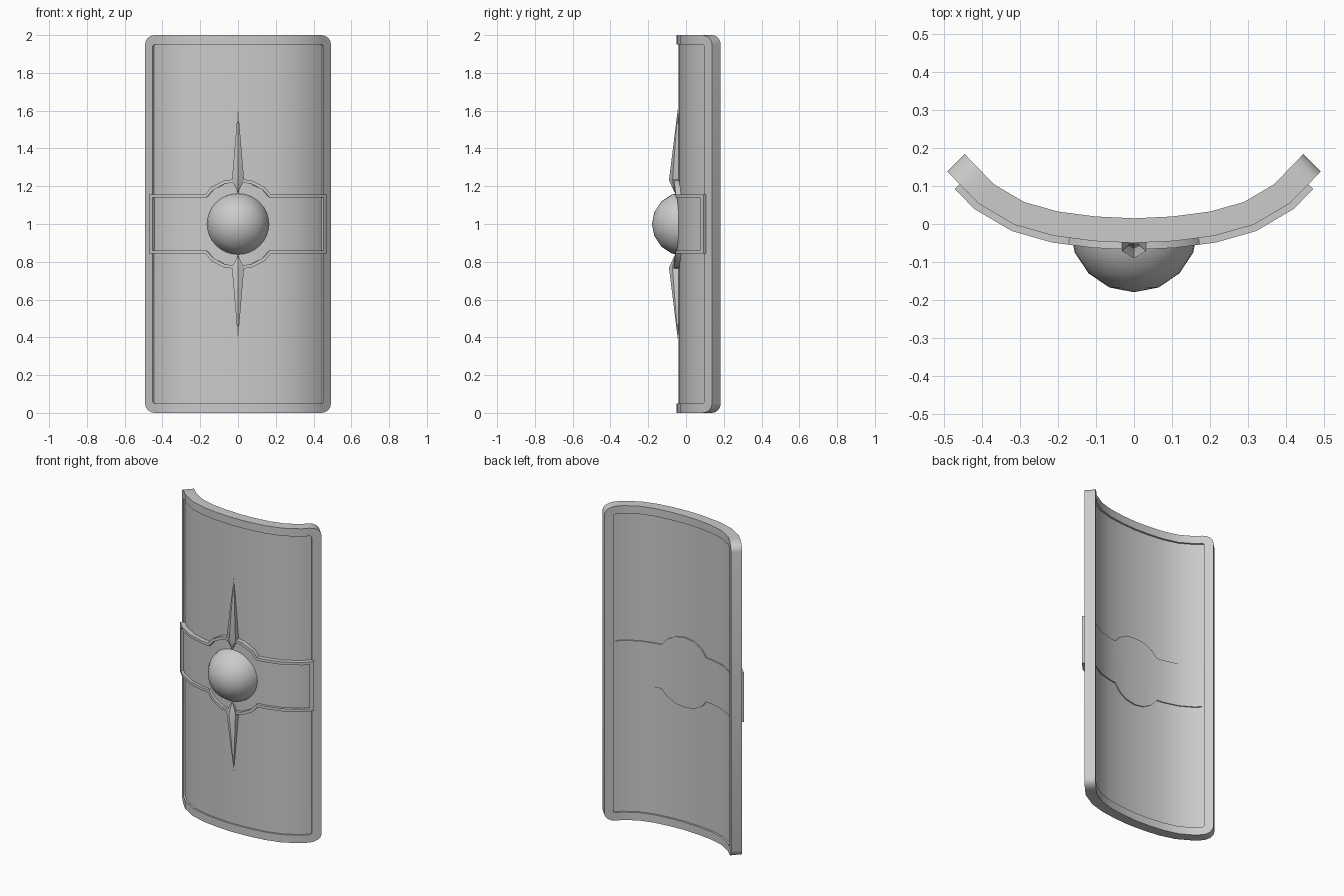
import bpy, bmesh, math
from mathutils import Vector, Matrix

if "Cube" in bpy.data.objects:
    bpy.data.objects.remove(bpy.data.objects["Cube"])

# front curve of the shield seen from above: x, y, outward angle in degrees
HALF = [(0, -0.05, 0), (0.106, -0.045, 5), (0.213, -0.031, 11.5),
        (0.315, -0.002, 23), (0.41, 0.054, 38), (0.492, 0.138, 45)]
THICK = 0.065


def bend(co):
    """Flat (u, depth, z) to curved space; depth is measured forward from the back."""
    side, u = (-1 if co.x < 0 else 1), abs(co.x)
    i = max(k for k in range(len(HALF) - 1) if HALF[k][0] <= u + 1e-6)
    a, b = HALF[i], HALF[i + 1]
    t = (u - a[0]) / (b[0] - a[0])
    x, y, ang = (p + (q - p) * t for p, q in zip(a, b))
    off, ang = co.y - THICK, math.radians(ang)
    return Vector((side * (x + off * math.sin(ang)), y - off * math.cos(ang), co.z))


def finish(bm, name, angle=35):
    bmesh.ops.recalc_face_normals(bm, faces=bm.faces[:])
    me = bpy.data.meshes.new(name)
    bm.to_mesh(me)
    bm.free()
    ob = bpy.data.objects.new(name, me)
    bpy.context.collection.objects.link(ob)
    bpy.ops.object.select_all(action='DESELECT')
    ob.select_set(True)
    bpy.context.view_layer.objects.active = ob
    bpy.ops.object.shade_smooth_by_angle(angle=math.radians(angle))
    return ob


def plate(name, outer, d0, d1, inner=None):
    """Curved slab from an outline, or a frame if an inner outline is given."""
    bm = bmesh.new()
    ring = lambda pts, d: [bm.verts.new((u, d, z)) for u, z in pts]
    n = len(outer)

    def bridge(a, b):
        for i in range(n):
            j = (i + 1) % n
            bm.faces.new((a[i], a[j], b[j], b[i]))

    ob, of = ring(outer, d0), ring(outer, d1)
    bridge(ob, of)
    if inner:
        ib, fi = ring(inner, d0), ring(inner, d1)
        bridge(ib, fi)
        bridge(ob, ib)
        bridge(of, fi)
    else:
        bm.faces.new(ob)
        bm.faces.new(of)
    for k in HALF[:-1]:
        for s in (-1, 1):
            bmesh.ops.bisect_plane(bm, geom=bm.verts[:] + bm.edges[:] + bm.faces[:],
                                   dist=1e-5, plane_co=(s * k[0], 0, 0), plane_no=(1, 0, 0))
    for v in bm.verts:
        v.co = bend(v.co)
    return finish(bm, name)


def rounded(w, z0, z1, r, n=4):
    pts = []
    for q, (cx, cz) in enumerate([(w - r, z1 - r), (r - w, z1 - r), (r - w, z0 + r), (w - r, z0 + r)]):
        for i in range(n + 1):
            a = math.pi / 2 * (q + i / n)
            pts.append((cx + r * math.cos(a), cz + r * math.sin(a)))
    return pts


def band_outline(quarter):
    """Mirror a quarter outline, ending at the centre line, to all four quarters."""
    top = quarter + [(-x, z) for x, z in reversed(quarter[:-1])]
    return top + [(x, 2 - z) for x, z in reversed(top)]


# outer rim and main panel
plate("rim", rounded(0.492, 0, 2, 0.05), 0, THICK, rounded(0.452, 0.05, 1.95, 0.012))
plate("panel", [(-0.46, 0.04), (0.46, 0.04), (0.46, 1.96), (-0.46, 1.96)], 0.012, 0.055)

# central band with raised border arching around the boss
outer = band_outline([(0.46, 1.157), (0.17, 1.157), (0.14, 1.195), (0.075, 1.23), (0, 1.24)])
inner = band_outline([(0.442, 1.14), (0.165, 1.14), (0.129, 1.181), (0.068, 1.213), (0, 1.222)])
plate("band_border", outer, 0.05, 0.083, inner)
fill = [(max(-0.453, min(0.453, x)), z) for x, z in inner]
plate("band_panel", fill, 0.005, 0.066)

# round boss: front part of a sphere with its pole facing forward
bm = bmesh.new()
bmesh.ops.create_uvsphere(bm, u_segments=32, v_segments=8, radius=0.169,
                          matrix=Matrix.Translation((0, -0.011, 1)) @ Matrix.Rotation(math.pi / 2, 4, 'X'))
bmesh.ops.bisect_plane(bm, geom=bm.verts[:] + bm.edges[:] + bm.faces[:], plane_co=(0, -0.03, 0),
                       plane_no=(0, 1, 0), clear_outer=True)
bmesh.ops.holes_fill(bm, edges=[e for e in bm.edges if e.is_boundary])
finish(bm, "boss", 50)

# tapered spikes above and below the boss
for name, s in (("upper_spike", 1), ("lower_spike", -1)):
    bm = bmesh.new()
    tip = bm.verts.new((0, -0.043, 1 + s * 0.612))
    root = bm.verts.new((0, -0.06, 1 + s * 0.165))
    ring = [bm.verts.new((0.037 * math.sin(math.tau * i / 6), -0.053 - 0.037 * math.cos(math.tau * i / 6),
                          1 + s * 0.232)) for i in range(6)]
    for i in range(6):
        for end in (tip, root):
            bm.faces.new((ring[i], ring[(i + 1) % 6], end))
    finish(bm, name)
